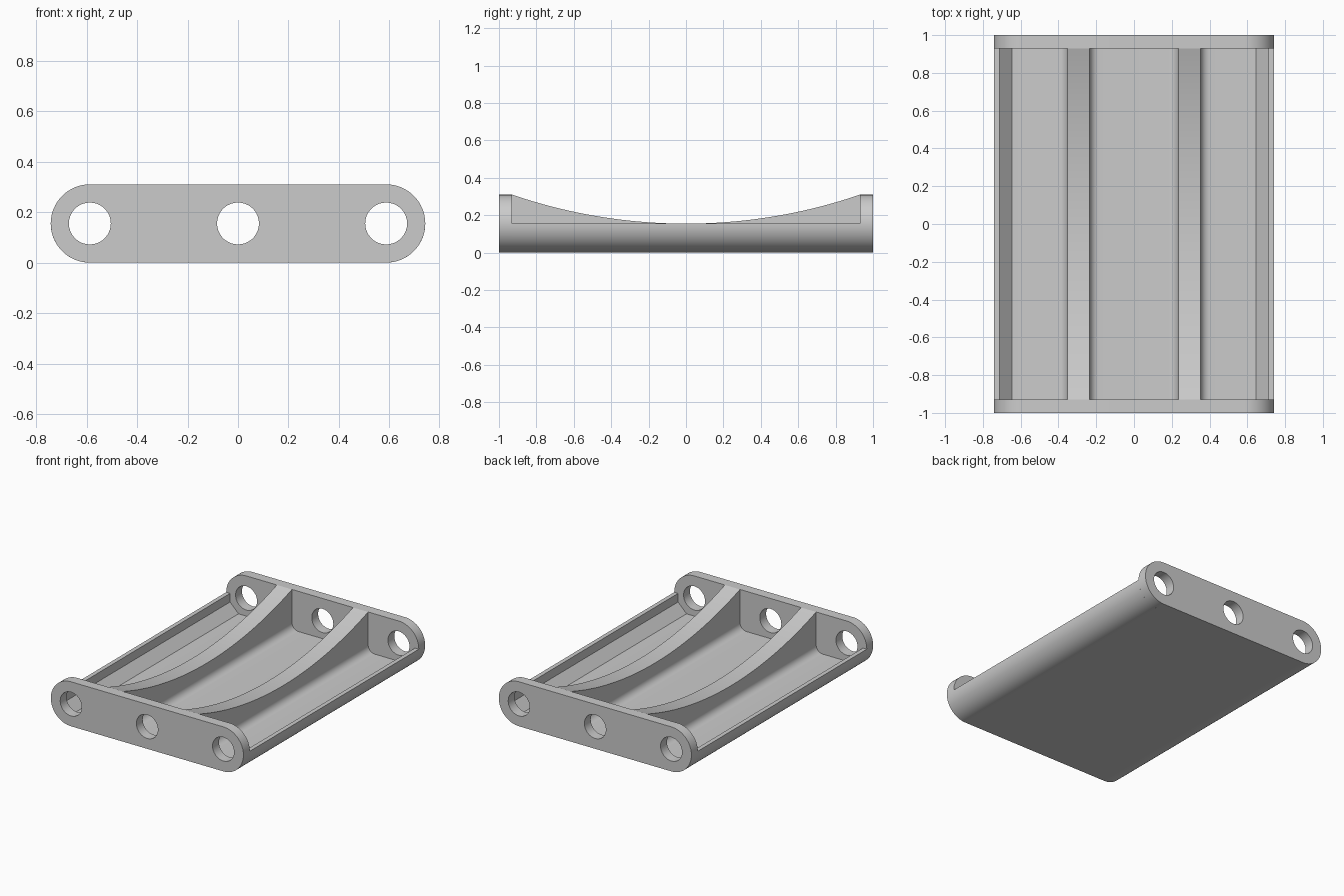
import bpy, bmesh
from math import sin, cos, pi, radians, sqrt

if "Cube" in bpy.data.objects:
    bpy.data.objects.remove(bpy.data.objects["Cube"])

GREY = (0.6, 0.6, 0.6, 1)
mat = bpy.data.materials.new("plain_grey")
mat.use_nodes = True
mat.diffuse_color = GREY
bsdf = mat.node_tree.nodes["Principled BSDF"]
bsdf.inputs["Base Color"].default_value = GREY

R = 0.155            # end radius, half the height
CX = 0.587           # centre of the rounded ends
PLATE = 0.07         # end plate thickness
INNER = 1 - PLATE    # half length between the plates
FLOOR = 0.03
FILLET = 0.05
RIB_IN, RIB_OUT = 0.235, 0.352


def arc(cx, cy, r, a0, a1, n=20):
    """Points on an arc, angles in degrees."""
    angles = [radians(a0 + (a1 - a0) * i / n) for i in range(n + 1)]
    return [(cx + r * cos(a), cy + r * sin(a)) for a in angles]


def extrude(name, loops, depth, rotation, location):
    """Fill closed outlines (inner ones are holes) and extrude them."""
    curve = bpy.data.curves.new(name, 'CURVE')
    curve.dimensions = '2D'
    curve.fill_mode = 'BOTH'
    curve.extrude = depth / 2
    for loop in loops:
        spline = curve.splines.new('POLY')
        spline.points.add(len(loop) - 1)
        for point, (x, y) in zip(spline.points, loop):
            point.co = (x, y, 0, 1)
        spline.use_cyclic_u = True
    obj = bpy.data.objects.new(name, curve)
    bpy.context.collection.objects.link(obj)
    obj.rotation_euler = rotation
    obj.location = location
    bpy.ops.object.select_all(action='DESELECT')
    bpy.context.view_layer.objects.active = obj
    obj.select_set(True)
    bpy.ops.object.convert(target='MESH')
    obj = bpy.context.object
    obj.name = name
    bm = bmesh.new()
    bm.from_mesh(obj.data)
    bmesh.ops.remove_doubles(bm, verts=bm.verts, dist=0.0001)
    bmesh.ops.recalc_face_normals(bm, faces=bm.faces)
    bm.to_mesh(obj.data)
    bm.free()
    obj.data.materials.clear()
    obj.data.materials.append(mat)
    bpy.ops.object.shade_smooth_by_angle(angle=radians(25))
    return obj


ACROSS = (pi / 2, 0, 0)         # outline lies in x-z
ALONG = (pi / 2, 0, pi / 2)     # outline lies in y-z

# End plates with three round holes
outline = arc(CX, R, R, -90, 90, 32) + arc(-CX, R, R, 90, 270, 32)
holes = [arc(x, R, 0.083, 0, 350, 35) for x in (-CX, 0, CX)]
for name, side in (("front_plate", -1), ("back_plate", 1)):
    extrude(name, [outline] + holes, PLATE, ACROSS, (0, side * (1 - PLATE / 2), 0))

# Tray: rounded outside, chamfered inside corners, fillets beside the ribs
zf = FLOOR + FILLET
half = arc(CX, R, R, -90, 0)
half += [(0.712, R), (0.712, 0.095), (0.647, FLOOR)]
half += arc(RIB_OUT + FILLET, zf, FILLET, 270, 180, 10)
half += arc(RIB_IN - FILLET, zf, FILLET, 0, -90, 10)
mirrored = [(-x, z) for x, z in reversed(half)]
extrude("tray", [half + mirrored], 2 * INNER, ACROSS, (0, 0, 0))

# Two ribs with a concave top edge
big = (INNER ** 2 + R ** 2) / (2 * R)
top = []
for i in range(49):
    y = INNER - 2 * INNER * i / 48
    top.append((y, R + big - sqrt(big ** 2 - y ** 2)))
rib = [(-INNER, zf), (INNER, zf)] + top
for name, side in (("right_rib", -1), ("left_rib", 1)):
    extrude(name, [rib], RIB_OUT - RIB_IN, ALONG, (side * (RIB_IN + RIB_OUT) / 2, 0, 0))
